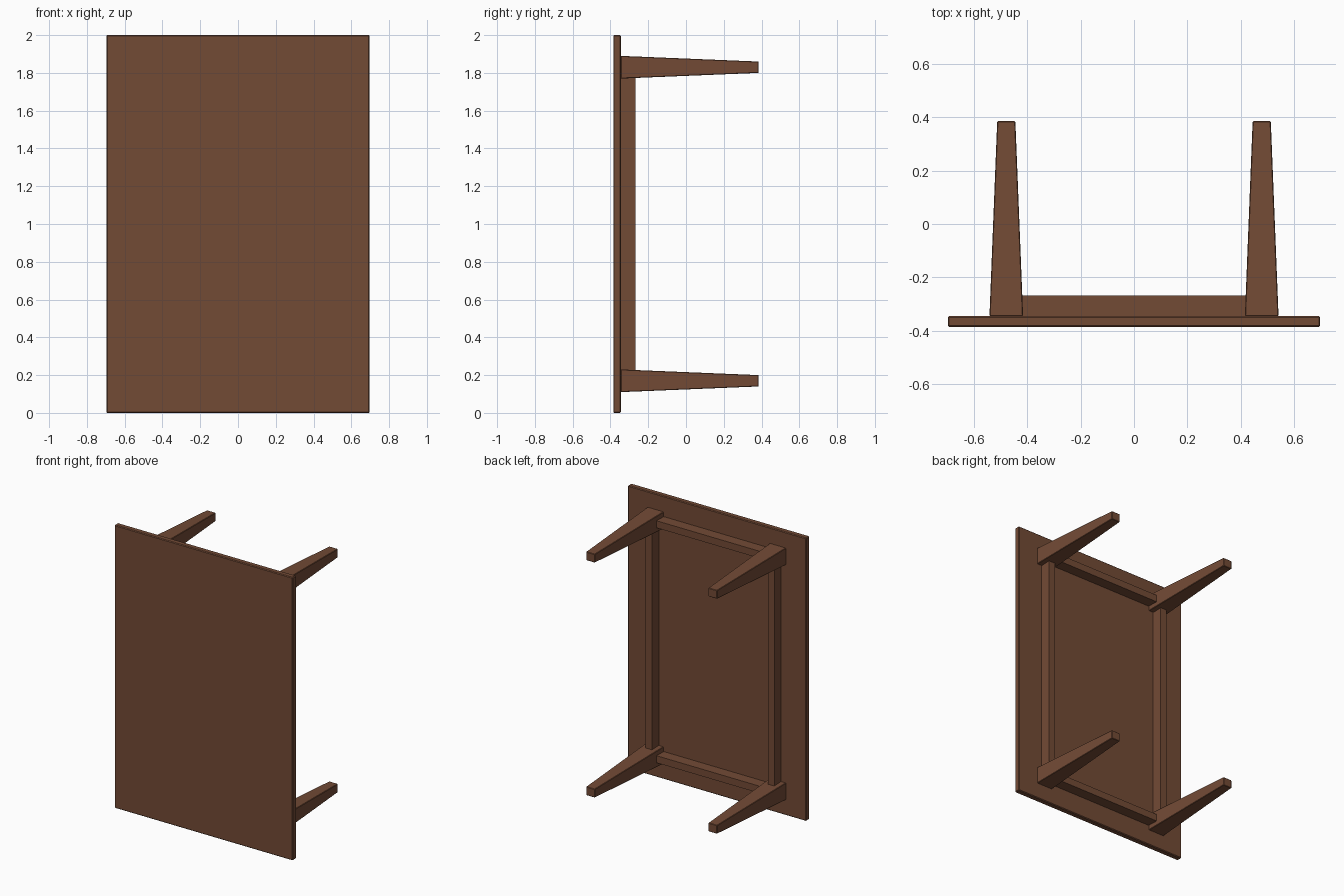
import bpy, bmesh

if "Cube" in bpy.data.objects:
    bpy.data.objects.remove(bpy.data.objects["Cube"])

wood = bpy.data.materials.new("brown wood")
wood.diffuse_color = (0.171, 0.069, 0.036, 1)
wood.use_nodes = True
wood.node_tree.nodes["Principled BSDF"].inputs["Base Color"].default_value = wood.diffuse_color

BACK, TOP_Y, END = -0.385, -0.345, 0.385   # table lies on its side, legs point to +y
LX, LZ = 0.478, 0.83                       # leg offsets from the middle of the top


def block(name, x, z, y0, y1, hx0, hz0, hx1=None, hz1=None, bevel=0.0):
    """Box along y, with half sizes at each end (tapered if they differ)."""
    hx1, hz1 = hx1 or hx0, hz1 or hz0
    bm = bmesh.new()
    bmesh.ops.create_cube(bm, size=2)
    for v in bm.verts:
        far = v.co.y > 0
        v.co = (x + v.co.x * (hx1 if far else hx0),
                y1 if far else y0,
                z + v.co.z * (hz1 if far else hz0))
    me = bpy.data.meshes.new(name)
    bm.to_mesh(me)
    bm.free()
    ob = bpy.data.objects.new(name, me)
    bpy.context.collection.objects.link(ob)
    me.materials.append(wood)
    if bevel:
        m = ob.modifiers.new("soft edges", 'BEVEL')
        m.width, m.segments = bevel, 1
    return ob


# Table top
block("table_top", 0, 1, BACK, TOP_Y, 0.697, 1.0, bevel=0.005)

# Tapered legs
for sx in (-1, 1):
    for sz in (-1, 1):
        block("leg", sx * LX, 1 + sz * LZ, TOP_Y, END,
              0.063, 0.06, 0.034, 0.03, bevel=0.003)

# Apron rails between the legs
for s in (-1, 1):
    block("long_rail", s * LX, 1, TOP_Y, -0.267, 0.025, LZ - 0.045)
    block("short_rail", 0, 1 + s * LZ, TOP_Y, -0.267, LX - 0.045, 0.025)
